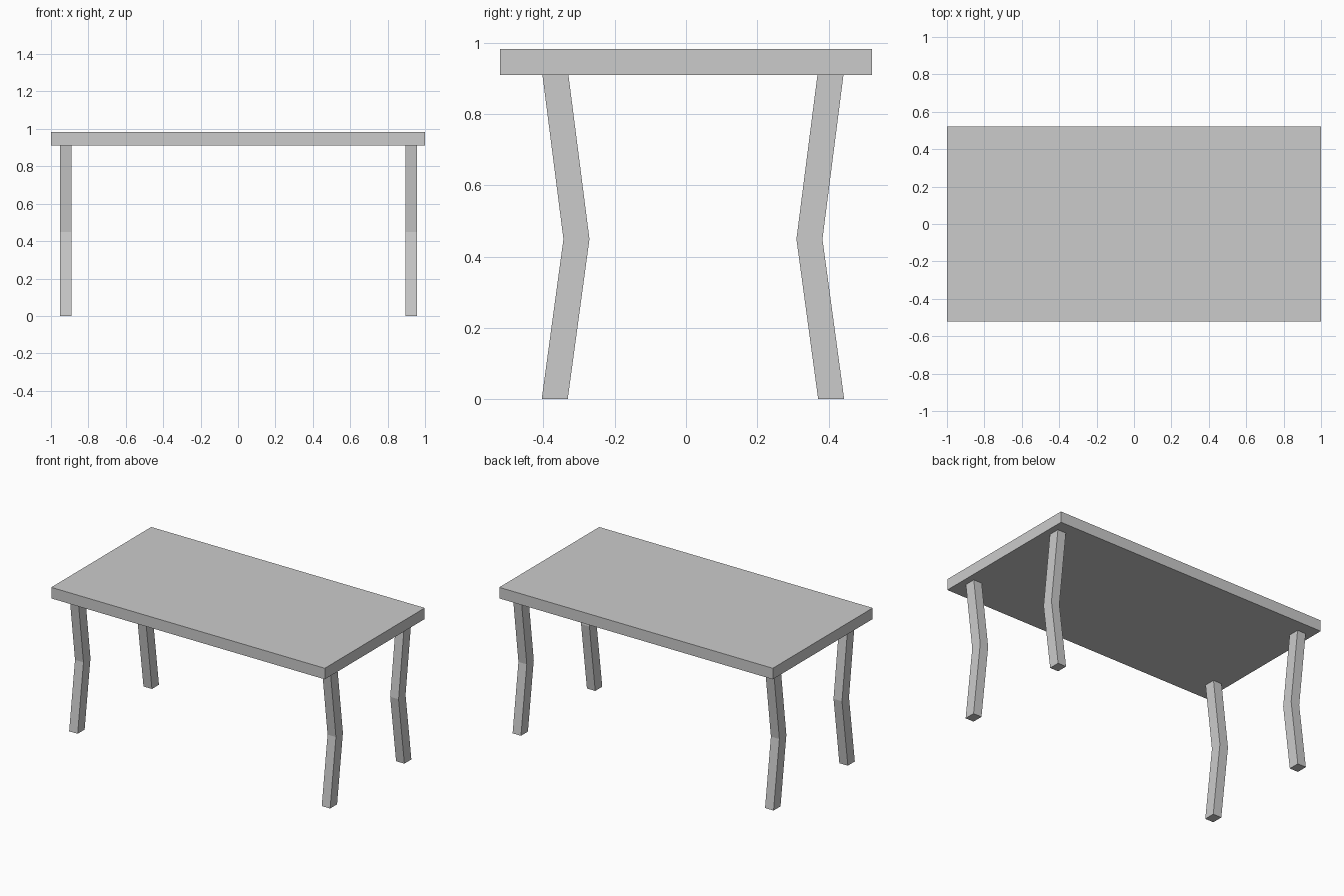
import bpy, bmesh

if "Cube" in bpy.data.objects:
    bpy.data.objects.remove(bpy.data.objects["Cube"])

def prism(name, profile, x0, x1):
    """Extrude a (y, z) profile from x0 to x1."""
    bm = bmesh.new()
    face = bm.faces.new([bm.verts.new((x0, y, z)) for y, z in profile])
    ext = bmesh.ops.extrude_face_region(bm, geom=[face])
    verts = [v for v in ext["geom"] if isinstance(v, bmesh.types.BMVert)]
    bmesh.ops.translate(bm, verts=verts, vec=(x1 - x0, 0, 0))
    bmesh.ops.recalc_face_normals(bm, faces=bm.faces[:])
    mesh = bpy.data.meshes.new(name)
    bm.to_mesh(mesh)
    bm.free()
    obj = bpy.data.objects.new(name, mesh)
    bpy.context.collection.objects.link(obj)
    return obj

TOP_Z, UNDER_Z, KNEE_Z = 0.983, 0.91, 0.449
HALF_DEPTH, LEG_DEPTH = 0.522, 0.073

# Tabletop slab
prism("tabletop", [(-HALF_DEPTH, UNDER_Z), (HALF_DEPTH, UNDER_Z),
                   (HALF_DEPTH, TOP_Z), (-HALF_DEPTH, TOP_Z)], -1, 1)

# Bent legs: low y edge at foot, knee and top; knees point inward
leg_edges = {"front": (-0.405, -0.344, -0.403), "back": (0.371, 0.31, 0.369)}
leg_spans = {"left": (-0.951, -0.889), "right": (0.896, 0.957)}
for row, ys in leg_edges.items():
    path = list(zip(ys, (0, KNEE_Z, UNDER_Z)))
    profile = path + [(y + LEG_DEPTH, z) for y, z in reversed(path)]
    for side, (x0, x1) in leg_spans.items():
        prism(f"{row}_{side}_leg", profile, x0, x1)
